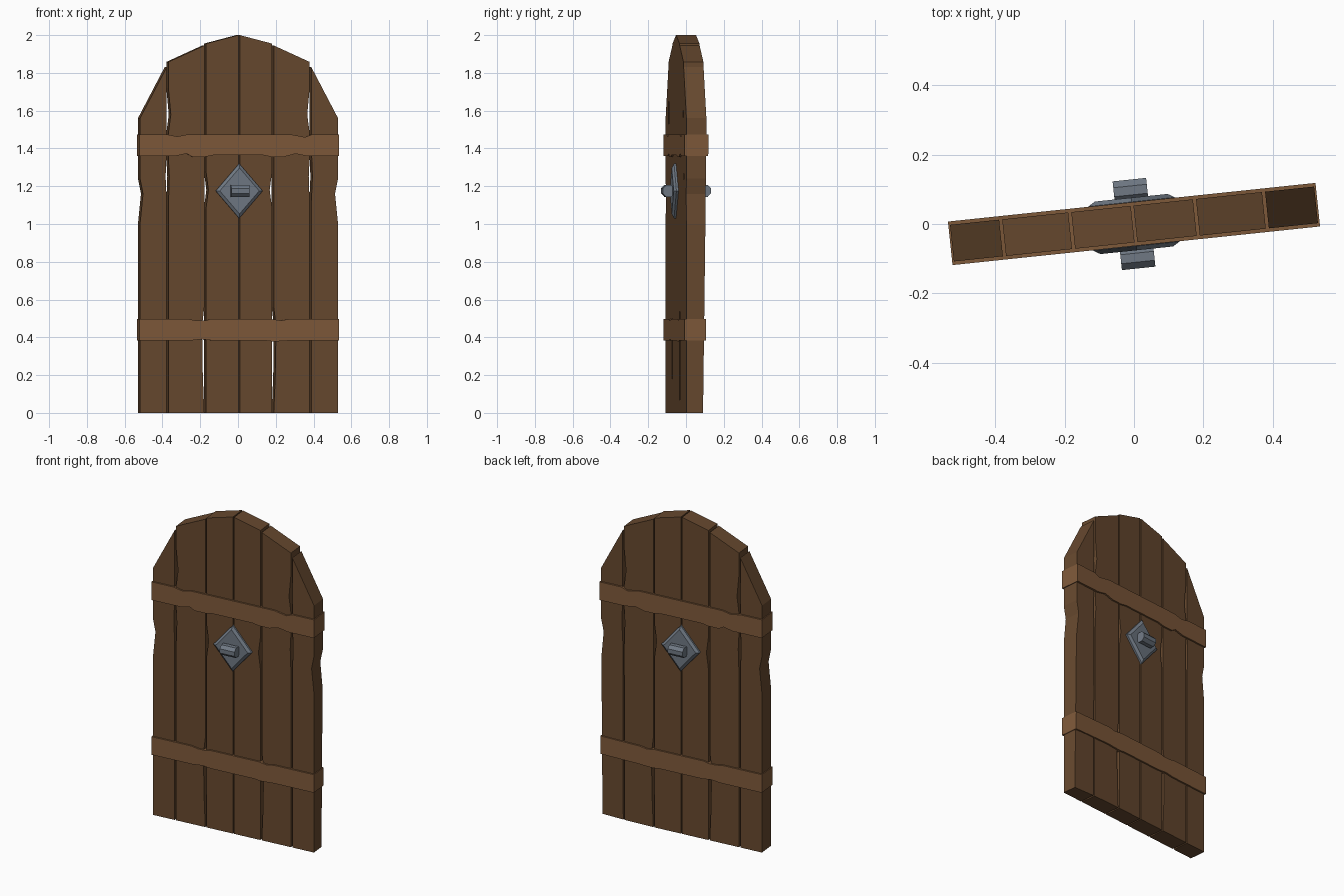
import bpy, bmesh, math
from mathutils import Matrix

if "Cube" in bpy.data.objects:
    bpy.data.objects.remove(bpy.data.objects["Cube"])

SWING = Matrix.Rotation(math.radians(6), 4, 'Z')   # door stands slightly turned


def material(name, rgb):
    m = bpy.data.materials.new(name)
    m.diffuse_color = (*rgb, 1)
    m.use_nodes = True
    m.node_tree.nodes["Principled BSDF"].inputs["Base Color"].default_value = m.diffuse_color
    return m


WOOD = material("dark_wood", (0.135, 0.066, 0.028))
BAND = material("light_wood", (0.21, 0.10, 0.042))
METAL = material("iron", (0.16, 0.19, 0.23))


def finish(name, bm, mat):
    bmesh.ops.recalc_face_normals(bm, faces=bm.faces)
    bm.transform(SWING)
    me = bpy.data.meshes.new(name)
    bm.to_mesh(me)
    bm.free()
    me.materials.append(mat)
    ob = bpy.data.objects.new(name, me)
    bpy.context.collection.objects.link(ob)
    return ob


def slab(name, outline, half, mat):
    """Extrude an (x, z) outline symmetrically through y."""
    bm = bmesh.new()
    front = bm.faces.new([bm.verts.new((x, -half, z)) for x, z in outline])
    ext = bmesh.ops.extrude_face_region(bm, geom=[front], use_keep_orig=True)
    for v in ext["geom"]:
        if isinstance(v, bmesh.types.BMVert):
            # back of the right edge is worn thinner towards the floor
            wear = max(0, (v.co.x - 0.3) / 0.23) * max(0, 1 - v.co.z / 1.4)
            v.co.y = half - 0.018 * wear
    return finish(name, bm, mat)


# Planks: left half outlines with chipped edges, mirrored to the right
planks = {
    "outer_plank": [(-0.527, 0), (-0.385, 0), (-0.385, 1.12), (-0.391, 1.25),
                    (-0.385, 1.4), (-0.385, 1.83), (-0.527, 1.56),
                    (-0.527, 1.24), (-0.511, 1.16), (-0.527, 1.0)],
    "middle_plank": [(-0.376, 0), (-0.185, 0), (-0.193, 0.2), (-0.197, 0.46),
                     (-0.185, 0.56), (-0.185, 1.945), (-0.376, 1.858),
                     (-0.376, 1.72), (-0.363, 1.58), (-0.376, 1.48),
                     (-0.376, 1.35), (-0.371, 1.25), (-0.376, 1.1)],
    "inner_plank": [(-0.004, 0), (-0.004, 2.0), (-0.176, 1.955),
                    (-0.176, 1.28), (-0.163, 1.18), (-0.176, 1.08), (-0.176, 0)],
}
for side, s in (("left", 1), ("right", -1)):
    for name, pts in planks.items():
        slab(f"{side}_{name}", [(s * x, z) for x, z in pts], 0.053, WOOD)


# Cross bands wrapping the planks, with nicked edges
def band(name, z0, z1, top, bottom):
    w = 0.532
    pts = [(-w, z0)] + [(x, z0 + d) for x, d in bottom] + [(w, z0), (w, z1)]
    pts += [(x, z1 + d) for x, d in reversed(top)] + [(-w, z1)]
    slab(name, pts, 0.063, BAND)


band("upper_band", 1.36, 1.475,
     [(-0.39, 0), (-0.33, -0.012), (-0.27, 0), (0.27, 0), (0.35, -0.015), (0.39, 0)],
     [(-0.34, 0), (-0.28, 0.013), (-0.25, -0.004), (-0.18, -0.004), (-0.14, 0.004),
      (0.13, 0.004), (0.17, -0.004), (0.24, -0.004), (0.3, 0.012), (0.36, 0)])
band("lower_band", 0.383, 0.497,
     [(-0.27, 0), (-0.23, -0.008), (-0.18, -0.008), (-0.15, 0),
      (0.17, 0), (0.22, -0.008), (0.27, 0)],
     [(-0.26, 0), (-0.2, 0.007), (-0.14, 0), (0.14, 0), (0.18, -0.005),
      (0.23, -0.003), (0.27, 0)])

# Lock plates (bevelled diamonds) and octagonal handles on both faces
CZ = 1.175
for side, s in (("front", -1), ("back", 1)):
    bm = bmesh.new()
    rings = []
    for y, k in ((0.05, 1), (0.064, 1), (0.076, 0.84)):
        rings.append([bm.verts.new((x * k, s * y, CZ + z * k))
                      for x, z in ((-0.125, 0), (0, -0.145), (0.125, 0), (0, 0.145))])
    for a, b in zip(rings, rings[1:]):
        for i in range(4):
            j = (i + 1) % 4
            bm.faces.new((a[i], a[j], b[j], b[i]))
    bm.faces.new(rings[0])
    bm.faces.new(rings[-1])
    finish(f"{side}_lock_plate", bm, METAL)

    bm = bmesh.new()
    place = (Matrix.Translation((0, s * 0.097, CZ)) @ Matrix.Rotation(math.pi / 2, 4, 'Y')
             @ Matrix.Rotation(math.pi / 8, 4, 'Z'))
    bmesh.ops.create_cone(bm, cap_ends=True, segments=8, radius1=0.034,
                          radius2=0.034, depth=0.097, matrix=place)
    finish(f"{side}_handle", bm, METAL)
